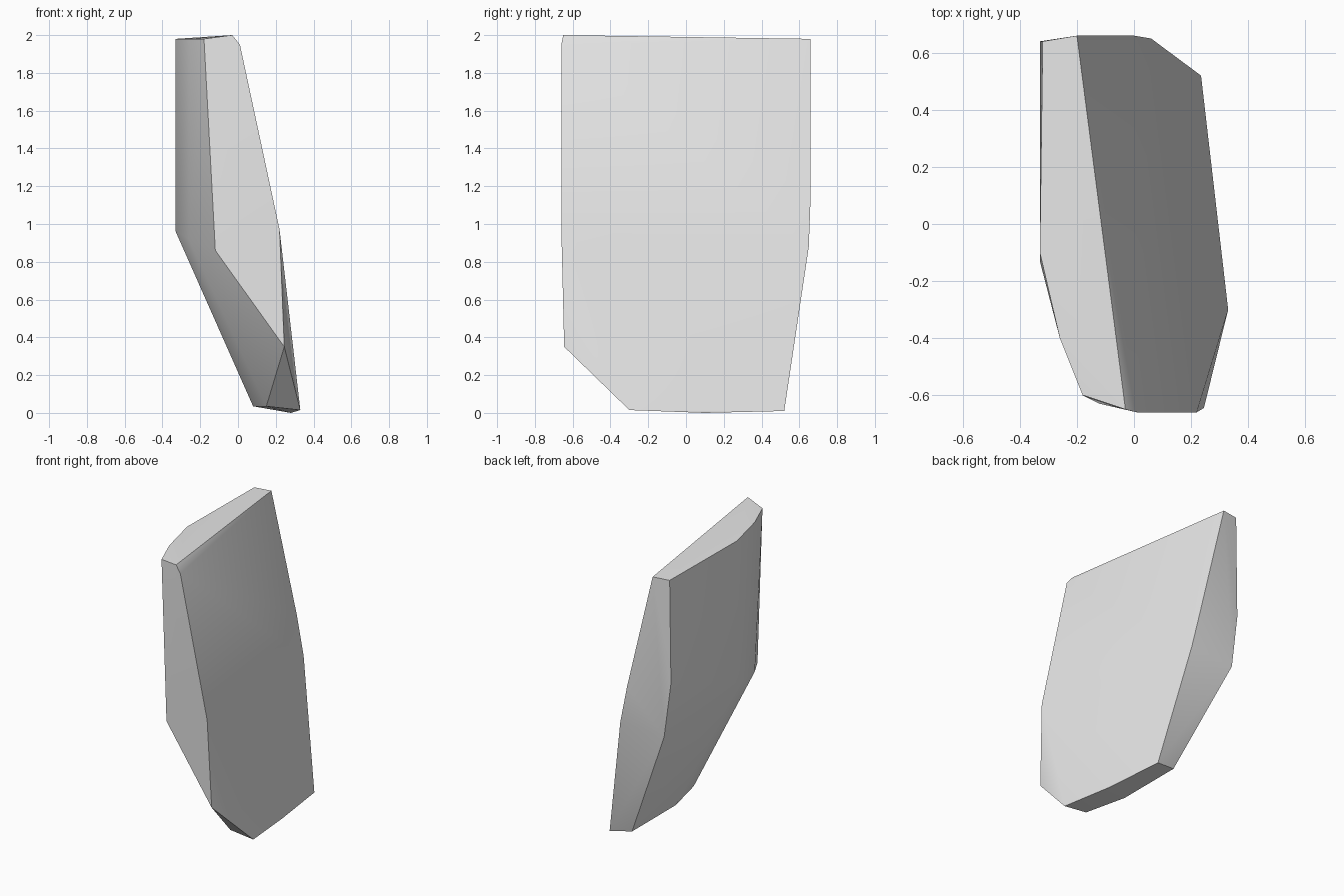
import bpy
import bmesh
import math

default_cube = bpy.data.objects.get("Cube")
if default_cube:
    bpy.data.objects.remove(default_cube, do_unlink=True)


def make_material(name, colour):
    material = bpy.data.materials.new(name)
    material.use_nodes = True
    material.diffuse_color = colour
    for node in material.node_tree.nodes:
        if node.type == "BSDF_PRINCIPLED":
            node.inputs["Base Color"].default_value = colour
    return material


def make_hull(name, corners, material):
    """Wrap a convex shell around the corner points."""
    shell = bmesh.new()
    for corner in corners:
        shell.verts.new(corner)
    hull = bmesh.ops.convex_hull(shell, input=shell.verts[:])
    spare = {item for item in hull["geom_interior"] + hull["geom_unused"]
             if isinstance(item, bmesh.types.BMVert)}
    bmesh.ops.delete(shell, geom=list(spare), context="VERTS")
    # Merge the triangles that lie in one flat facet
    bmesh.ops.dissolve_limit(shell, angle_limit=math.radians(1),
                             verts=shell.verts[:], edges=shell.edges[:])
    bmesh.ops.recalc_face_normals(shell, faces=shell.faces[:])
    mesh = bpy.data.meshes.new(name)
    shell.to_mesh(mesh)
    shell.free()
    mesh.materials.append(material)
    slab = bpy.data.objects.new(name, mesh)
    bpy.context.collection.objects.link(slab)
    return slab


# Top facet, with a rounded front right corner
top_facet = [(-.2, .66, 1.98), (-.32, .64, 1.98), (-.33, -.1, 1.98),
             (-.26, -.4, 1.98), (-.18, -.6, 1.98), (-.03, -.65, 2),
             (.01, -.66, 1.95)]

# Ring of corners around the middle, where the slab bends
right_bend = [(-.33, .64, 1.25), (-.28, .645, .86), (-.33, -.13, .96),
              (-.26, -.4, .92)]
front_bend = [(-.12, -.63, .86), (.22, -.66, .97), (.245, -.645, .35)]
back_bend = [(.06, .65, .88), (0, .66, 1.15)]

# Foot of the slab, shifted sideways from the top
foot_facet = [(.08, .49, .035), (.08, 0, .035), (.15, -.3, .035),
              (.33, -.3, .015), (.28, .1, 0), (.235, .52, .01)]

stone = make_material("light grey stone", (.8, .8, .8, 1))
slab = make_hull("rock_slab",
                 top_facet + right_bend + front_bend + back_bend + foot_facet,
                 stone)

# Soft shading over the shallow bends, crisp main edges
bpy.ops.object.select_all(action="DESELECT")
slab.select_set(True)
bpy.context.view_layer.objects.active = slab
bpy.ops.object.shade_smooth_by_angle(angle=math.radians(30))
